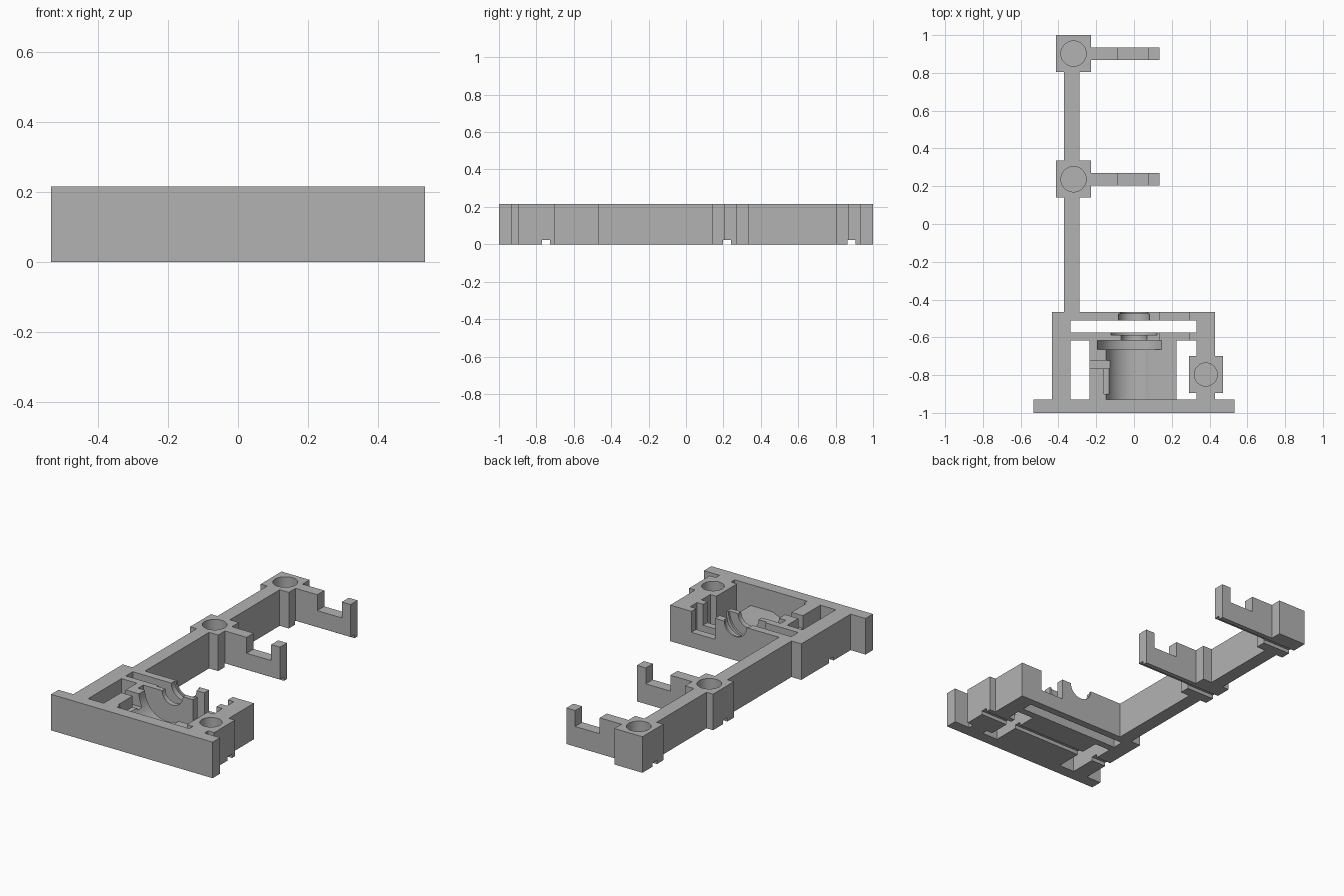
import bpy
import bmesh
from mathutils import Matrix

if "Cube" in bpy.data.objects:
    bpy.data.objects.remove(bpy.data.objects["Cube"])

H = 0.215        # height of the frame, also the height of the motor axis
FLOOR = 0.09     # level of the cable channel

grey = bpy.data.materials.new("plain_grey")
grey.use_nodes = True
grey.diffuse_color = (0.45, 0.45, 0.45, 1)
grey.node_tree.nodes["Principled BSDF"].inputs["Base Color"].default_value = (0.45, 0.45, 0.45, 1)


def finish(name, bm):
    bmesh.ops.recalc_face_normals(bm, faces=bm.faces)
    mesh = bpy.data.meshes.new(name)
    bm.to_mesh(mesh)
    bm.free()
    mesh.materials.append(grey)
    obj = bpy.data.objects.new(name, mesh)
    bpy.context.collection.objects.link(obj)
    return obj


def box(name, x0, x1, y0, y1, z0=0.0, z1=H):
    bm = bmesh.new()
    centre = Matrix.Translation(((x0 + x1) / 2, (y0 + y1) / 2, (z0 + z1) / 2))
    size = Matrix.Diagonal((x1 - x0, y1 - y0, z1 - z0, 1))
    bmesh.ops.create_cube(bm, size=1, matrix=centre @ size)
    return finish(name, bm)


def cylinder(radius, length, matrix):
    bm = bmesh.new()
    bmesh.ops.create_cone(bm, cap_ends=True, segments=64, radius1=radius,
                          radius2=radius, depth=length, matrix=matrix)
    return finish("cutter", bm)


def bore(radius, y0, y1):
    """Round cutter lying along the motor axis."""
    turn = Matrix.Rotation(1.5707963, 4, "X")
    return cylinder(radius, y1 - y0, Matrix.Translation((0, (y0 + y1) / 2, H)) @ turn)


def screw_hole(x, y, radius):
    """Blind round cutter sunk from the top."""
    return cylinder(radius, 0.34, Matrix.Translation((x, y, H)))


def groove(y):
    """Shallow cutter crossing the underside."""
    return box("cutter", -0.7, 0.7, y, y + 0.042, -0.05, 0.022)


def channel(x0, x1):
    return box("cutter", x0, x1, -0.99, -0.4, FLOOR, 0.3)


def cut(obj, *cutters):
    for cutter in cutters:
        cutter.hide_render = True
        mod = obj.modifiers.new("cut", "BOOLEAN")
        mod.operation = "DIFFERENCE"
        mod.solver = "EXACT"
        mod.object = cutter
        bpy.context.view_layer.objects.active = obj
        bpy.ops.object.modifier_apply(modifier=mod.name)
        bpy.data.objects.remove(cutter)
    return obj


def arm(name, y0, y1):
    """Stepped arm with an upright hook at its free end."""
    low = 0.12
    profile = [(-0.228, 0), (0.135, 0), (0.135, H), (0.077, H),
               (0.077, low), (-0.085, low), (-0.085, H), (-0.228, H)]
    bm = bmesh.new()
    face = bm.faces.new([bm.verts.new((x, y0, z)) for x, z in profile])
    new = bmesh.ops.extrude_face_region(bm, geom=[face])["geom"]
    bmesh.ops.translate(bm, vec=(0, y1 - y0, 0),
                        verts=[v for v in new if isinstance(v, bmesh.types.BMVert)])
    return finish(name, bm)


parts = []

# Front plate and the side rails of the motor housing
parts.append(box("front_plate", -0.533, 0.533, -1.0, -0.93))
FRONT_GROOVE = -0.77
parts.append(cut(box("right_side_rail", -0.435, -0.337, -0.93, -0.465), groove(FRONT_GROOVE)))
parts.append(cut(box("left_side_rail_front", 0.33, 0.43, -0.93, -0.895)))
parts.append(cut(box("left_screw_block", 0.29, 0.47, -0.895, -0.70),
                 groove(FRONT_GROOVE), screw_hole(0.38, -0.797, 0.061)))
parts.append(box("left_side_rail_back", 0.33, 0.43, -0.70, -0.465))

# Back wall with a stepped bearing seat and a lowered cable gap
parts.append(cut(box("back_wall", -0.337, 0.33, -0.51, -0.465),
                 channel(0.135, 0.29), bore(0.073, -0.6, -0.4), bore(0.083, -0.6, -0.477)))

# Inner wall with the neck seat and a shallow dish
parts.append(cut(box("inner_wall", -0.337, 0.33, -0.617, -0.575),
                 channel(0.135, 0.29), bore(0.068, -0.7, -0.5), bore(0.123, -0.587, -0.5)))

# Motor cradle: body bore, flange seat, flat cable floor and terminal notches
parts.append(cut(box("motor_cradle", -0.235, 0.225, -0.93, -0.617),
                 channel(0.0, 0.4), bore(0.147, -0.99, -0.55), bore(0.193, -0.665, -0.55),
                 box("cutter", -0.3, -0.05, -0.765, -0.722, 0.14, 0.3),
                 box("cutter", -0.16, -0.05, -0.9, -0.75, 0.15, 0.3),
                 groove(FRONT_GROOVE)))

# Long spine, with two screw posts that each carry a hooked arm
parts.append(box("spine_front", -0.37, -0.288, -0.465, 0.14))
parts.append(box("spine_back", -0.37, -0.288, 0.335, 0.805))
for place, y in (("middle", 0.237), ("back", 0.902)):
    line = y - 0.038
    parts.append(cut(box(place + "_post", -0.413, -0.228, y - 0.098, y + 0.098),
                     groove(line), screw_hole(-0.32, y, 0.067)))
    parts.append(cut(arm(place + "_arm", y - 0.034, y + 0.032), groove(line)))

# Smooth the bores while keeping the edges crisp
bpy.ops.object.select_all(action="DESELECT")
for part in parts:
    part.select_set(True)
bpy.context.view_layer.objects.active = parts[0]
bpy.ops.object.shade_smooth_by_angle(angle=0.5)
